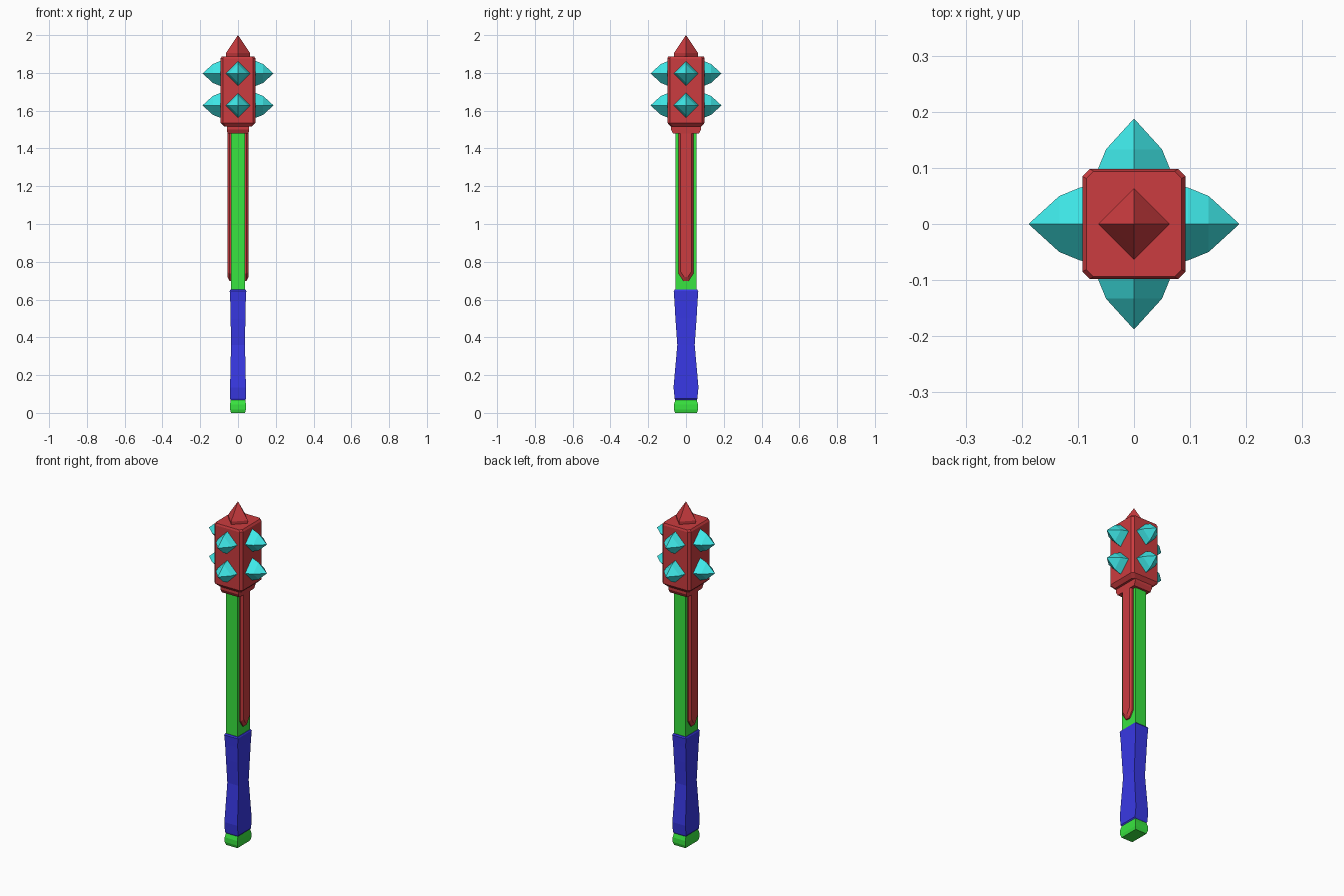
import bpy, bmesh
from mathutils import Matrix, Vector
from math import pi

if "Cube" in bpy.data.objects:
    bpy.data.objects.remove(bpy.data.objects["Cube"])


def material(name, rgb):
    m = bpy.data.materials.new(name)
    m.diffuse_color = (*rgb, 1)
    m.use_nodes = True
    m.node_tree.nodes["Principled BSDF"].inputs["Base Color"].default_value = m.diffuse_color
    return m


RED = material("dark_red", (0.6, 0.045, 0.05))
GREEN = material("green", (0.04, 0.78, 0.05))
BLUE = material("blue", (0.04, 0.04, 0.78))
CYAN = material("cyan", (0.05, 0.82, 0.82))


def box_ring(hx, hy, c=0):
    """Rectangle outline, with corners cut by c if given."""
    if not c:
        return [(-hx, -hy), (hx, -hy), (hx, hy), (-hx, hy)]
    return [(-hx + c, -hy), (hx - c, -hy), (hx, -hy + c), (hx, hy - c),
            (hx - c, hy), (-hx + c, hy), (-hx, hy - c), (-hx, -hy + c)]


def diamond_ring(r):
    return [(r, 0), (0, r), (-r, 0), (0, -r)]


def loft(name, sections, mat, tip=None, matrix=Matrix()):
    """Skin a stack of (z, outline) sections, closed flat or with a pointed tip."""
    bm = bmesh.new()
    rings = [[bm.verts.new((x, y, z)) for x, y in pts] for z, pts in sections]
    n = len(rings[0])
    for a, b in zip(rings, rings[1:]):
        for i in range(n):
            j = (i + 1) % n
            bm.faces.new((a[i], a[j], b[j], b[i]))
    bm.faces.new(rings[0][::-1])
    if tip is None:
        bm.faces.new(rings[-1])
    else:
        t = bm.verts.new((0, 0, tip))
        for i in range(n):
            bm.faces.new((rings[-1][i], rings[-1][(i + 1) % n], t))
    bmesh.ops.transform(bm, matrix=matrix, verts=bm.verts)
    bmesh.ops.recalc_face_normals(bm, faces=bm.faces)
    me = bpy.data.meshes.new(name)
    bm.to_mesh(me)
    bm.free()
    me.materials.append(mat)
    ob = bpy.data.objects.new(name, me)
    bpy.context.collection.objects.link(ob)
    return ob


# Pommel, with chamfered underside
loft("pommel", [(0, box_ring(0.037, 0.058)), (0.018, box_ring(0.042, 0.064)),
                (0.045, box_ring(0.042, 0.064)), (0.07, box_ring(0.038, 0.056))], GREEN)

# Wrapped grip, pinched in the middle
grip = [(0.068, 0.038, 0.057), (0.075, 0.043, 0.06), (0.135, 0.042, 0.066),
        (0.27, 0.039, 0.054), (0.36, 0.037, 0.046), (0.50, 0.039, 0.056),
        (0.59, 0.041, 0.061), (0.645, 0.044, 0.065), (0.652, 0.040, 0.060)]
loft("grip", [(z, box_ring(hx, hy)) for z, hx, hy in grip], BLUE)

# Shaft
loft("shaft", [(0.64, box_ring(0.037, 0.056)), (1.50, box_ring(0.037, 0.056))], GREEN)

# Red side rails with pointed lower ends and bevelled faces
for side, label in ((1, "right"), (-1, "left")):
    def outline(w, low, high):
        return [(-w, high), (-w, low + w), (-w * 0.35, low), (w * 0.35, low), (w, low + w), (w, high)]
    m = Matrix(((0, 0, side, 0), (1, 0, 0, 0), (0, 1, 0, 0), (0, 0, 0, 1)))
    loft(f"{label}_rail", [(0.03, outline(0.039, 0.698, 1.5)), (0.045, outline(0.039, 0.698, 1.5)),
                           (0.056, outline(0.029, 0.72, 1.5))], RED, matrix=m)

# Collar under the head
loft("collar", [(1.478, box_ring(0.056, 0.068)), (1.50, box_ring(0.058, 0.080)),
                (1.53, box_ring(0.060, 0.080))], RED)

# Block head with cut corners
loft("head", [(1.515, box_ring(0.072, 0.080, 0.012)), (1.535, box_ring(0.092, 0.098, 0.013)),
              (1.877, box_ring(0.092, 0.098, 0.013)), (1.888, box_ring(0.085, 0.094, 0.013))], RED)

# Crown spike
loft("crown_spike", [(1.88, diamond_ring(0.062)), (1.905, diamond_ring(0.064)),
                     (1.935, diamond_ring(0.044))], RED, tip=2.0)

# Two rows of four faceted spikes
for row, z in (("lower", 1.628), ("upper", 1.797)):
    for k in range(4):
        m = (Matrix.Translation(Vector((0, 0, z))) @ Matrix.Rotation(k * pi / 2, 4, "Z")
             @ Matrix.Rotation(pi / 2, 4, "Y"))
        loft(f"{row}_spike_{k + 1}", [(0.08, diamond_ring(0.068)), (0.096, diamond_ring(0.065)),
                                     (0.133, diamond_ring(0.050))], CYAN, tip=0.188, matrix=m)
